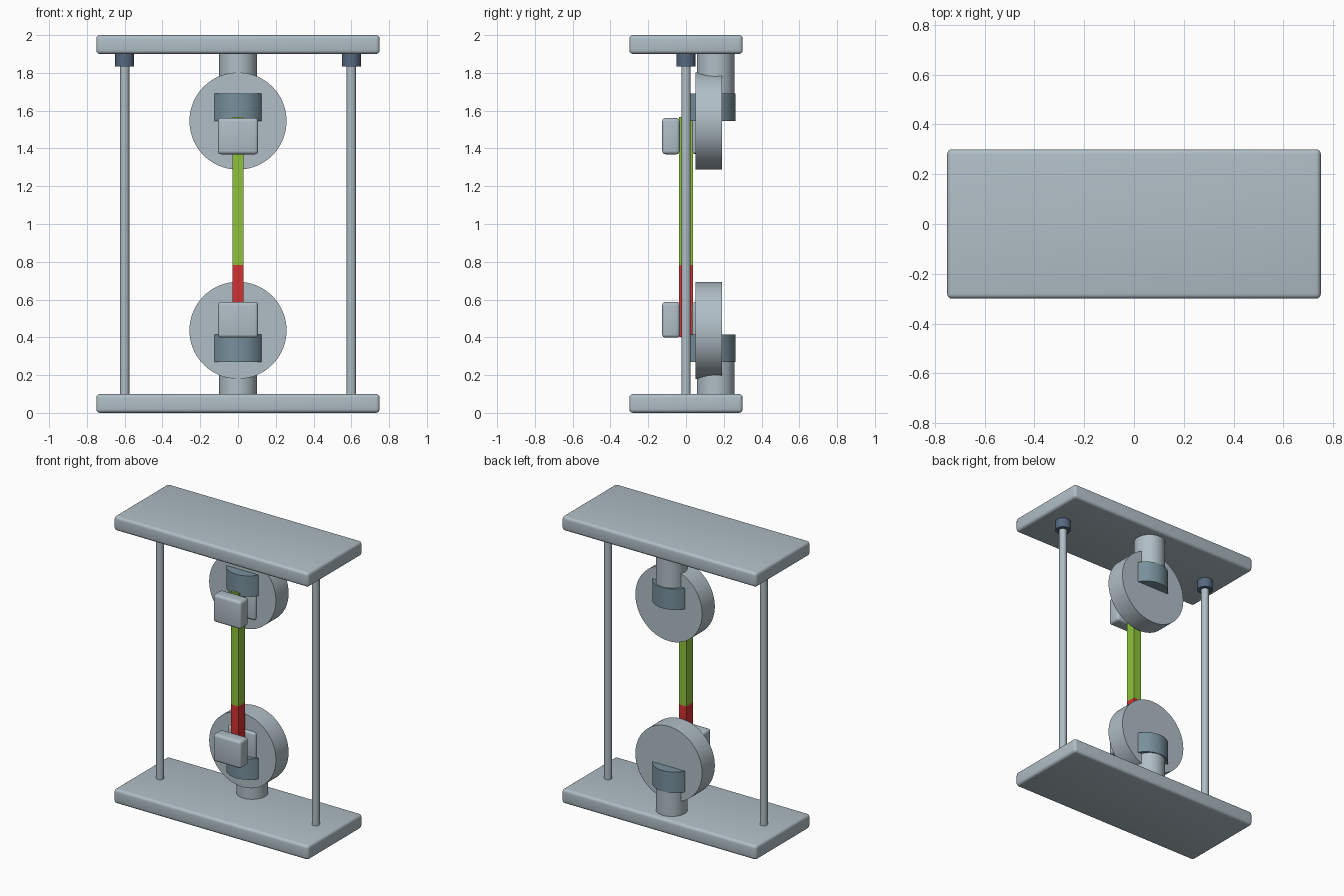
import bpy
import math

if "Cube" in bpy.data.objects:
    bpy.data.objects.remove(bpy.data.objects["Cube"])


def material(name, rgb):
    # sRGB 0-255 to linear diffuse colour
    def lin(c):
        c /= 255
        return c / 12.92 if c <= 0.04045 else ((c + 0.055) / 1.055) ** 2.4
    m = bpy.data.materials.new(name)
    m.diffuse_color = (*[lin(c) for c in rgb], 1)
    m.use_nodes = True
    m.node_tree.nodes["Principled BSDF"].inputs["Base Color"].default_value = m.diffuse_color
    return m


STEEL = material("light_steel", (176, 190, 198))
GREY = material("mid_grey_steel", (120, 144, 156))
SLATE = material("dark_slate", (86, 104, 128))
GREEN = material("green_sample", (142, 194, 60))
RED = material("red_sample", (212, 50, 50))


def finish(name, mat):
    ob = bpy.context.object
    ob.name = name
    ob.data.materials.append(mat)
    bpy.ops.object.transform_apply(location=False, rotation=True, scale=True)
    return ob


def box(name, lo, hi, mat, bevel=0.0):
    size = [b - a for a, b in zip(lo, hi)]
    bpy.ops.mesh.primitive_cube_add(size=1, location=[(a + b) / 2 for a, b in zip(lo, hi)])
    bpy.context.object.scale = size
    ob = finish(name, mat)
    if bevel:
        mod = ob.modifiers.new("rounded_edges", 'BEVEL')
        mod.width = bevel
        mod.segments = 4
        bpy.ops.object.modifier_apply(modifier=mod.name)
        bpy.ops.object.shade_smooth_by_angle(angle=math.radians(35))
    return ob


def cylinder(name, radius, depth, centre, mat, along_y=False, sides=64):
    rot = (math.pi / 2, 0, 0) if along_y else (0, 0, 0)
    bpy.ops.mesh.primitive_cylinder_add(vertices=sides, radius=radius, depth=depth,
                                        location=centre, rotation=rot)
    ob = finish(name, mat)
    bpy.ops.object.shade_smooth_by_angle(angle=math.radians(35))
    return ob


# Base and top plates
box("base_plate", (-0.75, -0.3, 0), (0.75, 0.3, 0.1), STEEL, 0.02)
box("top_plate", (-0.75, -0.3, 1.9), (0.75, 0.3, 2.0), STEEL, 0.02)

# Guide rods with dark collars under the top plate
for side, x in (("left", -0.6), ("right", 0.6)):
    cylinder(side + "_rod", 0.025, 1.82, (x, 0, 1.0), STEEL, sides=32)
    cylinder(side + "_rod_collar", 0.05, 0.07, (x, 0, 1.87), SLATE, sides=32)

# Grips: post, hub, wheel and pair of clamp jaws, lower and upper
grips = (
    ("lower", (0.09, 0.35), (0.27, 0.415), 0.437, (0.398, 0.588)),
    ("upper", (1.62, 1.91), (1.545, 1.69), 1.545, (1.369, 1.561)),
)
for end, post, hub, wheel_z, jaw in grips:
    cylinder(end + "_post", 0.1, post[1] - post[0], (0, 0.157, sum(post) / 2), STEEL)
    cylinder(end + "_hub", 0.143, hub[1] - hub[0], (0, 0.12, sum(hub) / 2), GREY)
    cylinder(end + "_wheel", 0.257, 0.14, (0, 0.12, wheel_z), STEEL, along_y=True, sides=96)
    box(end + "_front_jaw", (-0.107, -0.126, jaw[0]), (0.107, -0.033, jaw[1]), STEEL, 0.018)
    box(end + "_rear_jaw", (-0.107, 0.033, jaw[0]), (0.107, 0.126, jaw[1]), STEEL, 0.018)

# Test strip held between the jaws
box("green_strip", (-0.03, -0.036, 0.782), (0.03, 0.036, 1.567), GREEN)
box("red_strip", (-0.03, -0.036, 0.402), (0.03, 0.036, 0.782), RED)
